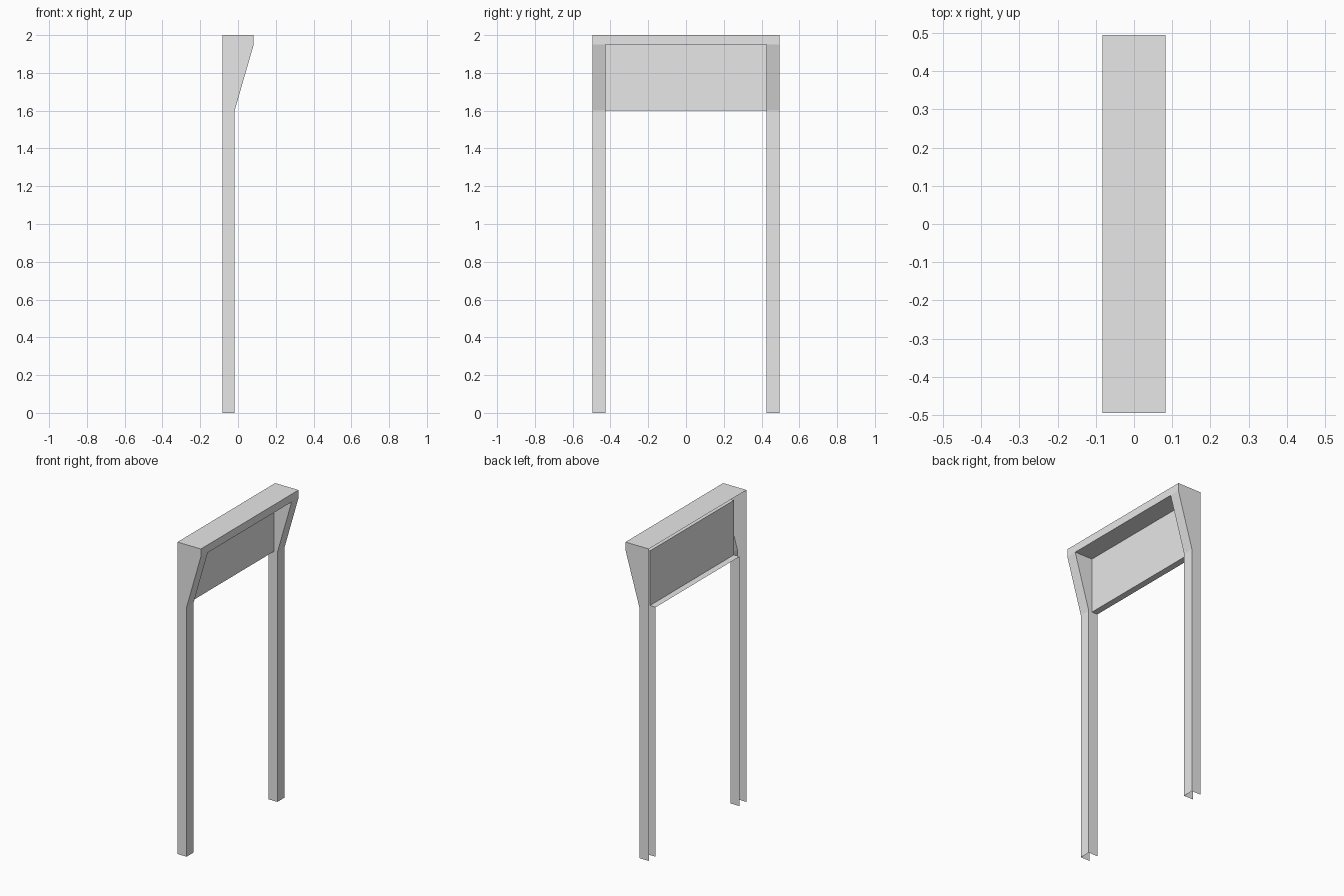
import bpy
import bmesh
from mathutils import Vector

if "Cube" in bpy.data.objects:
    bpy.data.objects.remove(bpy.data.objects["Cube"], do_unlink=True)

# Main dimensions
BACK, LEG_FRONT, HEAD_FRONT = -0.083, -0.018, 0.083   # x stations
PANEL_X = -0.042                                      # recessed panel
INNER, OUTER = 0.425, 0.495                           # half widths in y
KNEE, LIP, TOP = 1.6, 1.95, 2.0                       # heights

grey = bpy.data.materials.new("plain_grey")
grey.use_nodes = True
grey.diffuse_color = (0.8, 0.8, 0.8, 1)
grey.node_tree.nodes["Principled BSDF"].inputs["Base Color"].default_value = (0.8, 0.8, 0.8, 1)


def make_part(name, sheets):
    """Build one object from flat sheets, each given as (corners, facing)."""
    bm = bmesh.new()
    for corners, facing in sheets:
        face = bm.faces.new([bm.verts.new(c) for c in corners])
        face.normal_update()
        if face.normal.dot(Vector(facing)) < 0:
            face.normal_flip()
    bmesh.ops.remove_doubles(bm, verts=bm.verts, dist=0.0001)
    mesh = bpy.data.meshes.new(name)
    bm.to_mesh(mesh)
    bm.free()
    mesh.materials.append(grey)
    obj = bpy.data.objects.new(name, mesh)
    bpy.context.collection.objects.link(obj)
    return obj


def side_sheet(profile, y, facing_y):
    """Upright sheet at a constant y, from an (x, z) outline."""
    return [(x, y, z) for x, z in profile], (0, facing_y, 0)


def span_sheet(a, b, y0, y1, facing):
    """Sheet swept along y between two (x, z) points."""
    return [(a[0], y0, a[1]), (b[0], y0, b[1]),
            (b[0], y1, b[1]), (a[0], y1, a[1])], facing


front_line = [(LEG_FRONT, 0), (LEG_FRONT, KNEE), (HEAD_FRONT, LIP)]

# Folded posts, open at the back and underneath
for name, s in (("right_post", -1), ("left_post", 1)):
    outer = [(BACK, 0)] + front_line + [(HEAD_FRONT, TOP), (BACK, TOP)]
    inner_leg = [(BACK, 0), (LEG_FRONT, 0), (LEG_FRONT, KNEE), (BACK, KNEE)]
    inner_cheek = [(PANEL_X, KNEE)] + front_line[1:] + [(PANEL_X, LIP)]
    sheets = [side_sheet(outer, s * OUTER, s),
              side_sheet(inner_leg, s * INNER, -s),
              side_sheet(inner_cheek, s * INNER, -s)]
    for a, b in zip(front_line, front_line[1:]):
        sheets.append(span_sheet(a, b, s * INNER, s * OUTER, (1, 0, 0)))
    make_part(name, sheets)

# Header cap: top and front lip
make_part("header_cap", [
    span_sheet((BACK, TOP), (HEAD_FRONT, TOP), -OUTER, OUTER, (0, 0, 1)),
    span_sheet((HEAD_FRONT, LIP), (HEAD_FRONT, TOP), -OUTER, OUTER, (1, 0, 0))])

# Recess: soffit, back panel and bottom ledge
make_part("recessed_panel", [
    span_sheet((PANEL_X, LIP), (HEAD_FRONT, LIP), -INNER, INNER, (0, 0, -1)),
    span_sheet((PANEL_X, KNEE), (PANEL_X, LIP), -INNER, INNER, (1, 0, 0)),
    span_sheet((BACK, KNEE), (PANEL_X, KNEE), -INNER, INNER, (0, 0, -1))])
